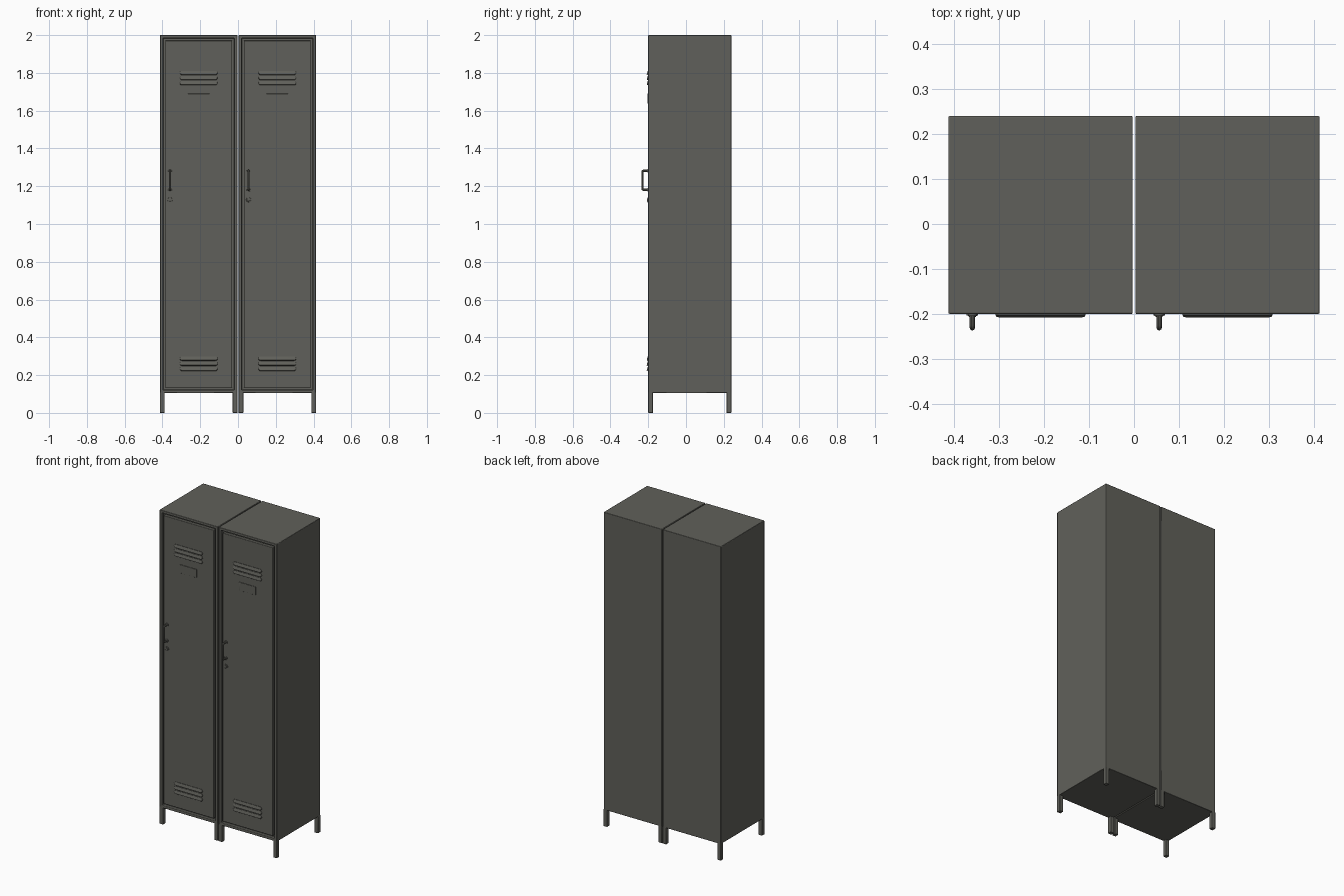
import bpy, bmesh, math
from mathutils import Vector, Matrix

if "Cube" in bpy.data.objects:
    bpy.data.objects.remove(bpy.data.objects["Cube"])

steel = bpy.data.materials.new("dark grey steel")
steel.diffuse_color = (0.118, 0.118, 0.103, 1)
steel.use_nodes = True
steel.node_tree.nodes["Principled BSDF"].inputs["Base Color"].default_value = steel.diffuse_color


def finish(bm, name, bevel=0.0, segments=2):
    me = bpy.data.meshes.new(name)
    bmesh.ops.recalc_face_normals(bm, faces=bm.faces)
    bm.to_mesh(me)
    bm.free()
    ob = bpy.data.objects.new(name, me)
    bpy.context.collection.objects.link(ob)
    me.materials.append(steel)
    if bevel:
        m = ob.modifiers.new("bevel", 'BEVEL')
        m.width, m.segments, m.limit_method = bevel, segments, 'ANGLE'
    bpy.ops.object.select_all(action='DESELECT')
    ob.select_set(True)
    bpy.context.view_layer.objects.active = ob
    bpy.ops.object.shade_smooth_by_angle(angle=math.radians(35))
    return ob


def box_bm(lo, hi):
    bm = bmesh.new()
    lo, hi = Vector(lo), Vector(hi)
    mat = Matrix.Translation((lo + hi) / 2) @ Matrix.Diagonal((*(hi - lo), 1))
    bmesh.ops.create_cube(bm, size=1, matrix=mat)
    return bm


def box(name, lo, hi, bevel=0.0, segments=2):
    return finish(box_bm(lo, hi), name, bevel, segments)


def disc(name, x, z, r, y0, y1, bevel=0.001):
    bm = bmesh.new()
    mat = Matrix.Translation((x, (y0 + y1) / 2, z)) @ Matrix.Rotation(math.pi / 2, 4, 'X')
    bmesh.ops.create_cone(bm, cap_ends=True, segments=24, radius1=r, radius2=r,
                          depth=abs(y1 - y0), matrix=mat)
    return finish(bm, name, bevel)


FRONT, BACK, HALF = -0.20, 0.24, 0.205
LOW, TOP = 0.105, 2.0


def carcass(name, cx):
    # body with a shallow door recess framed on the front
    bm = box_bm((cx - HALF, FRONT, LOW), (cx + HALF, BACK, TOP))
    bm.faces.ensure_lookup_table()
    front = min(bm.faces, key=lambda f: f.calc_center_median().y)
    bmesh.ops.inset_region(bm, faces=[front], thickness=0.023)
    hole = bmesh.ops.extrude_face_region(bm, geom=[front])
    verts = [g for g in hole['geom'] if isinstance(g, bmesh.types.BMVert)]
    bmesh.ops.translate(bm, verts=verts, vec=(0, 0.02, 0))
    if front.is_valid:
        bmesh.ops.delete(bm, geom=[front], context='FACES_ONLY')
    finish(bm, name, 0.003)


def louver(name, cx, z):
    # rounded slot cover, sloping forward towards its lower lip
    bm = bmesh.new()
    w, h, n = 0.1, 0.011, 8
    ring = []
    for side in (1, -1):
        for i in range(n + 1):
            a = -math.pi / 2 + math.pi * i / n
            ring.append((side * ((w - h) + h * math.cos(a)), side * h * math.sin(a)))
    rows = []
    for scale, y in ((1, 0.002), (1, -0.003), (0.9, -0.006)):
        row = []
        for x, dz in ring:
            lip = -0.002 * (-dz / h) if y == -0.006 else 0
            row.append(bm.verts.new((cx + x * (0.985 if scale < 1 else 1),
                                     FRONT + y + lip, z + dz * (0.7 if scale < 1 else 1))))
        rows.append(row)
    count = len(ring)
    for a, b in zip(rows, rows[1:]):
        for i in range(count):
            j = (i + 1) % count
            bm.faces.new((a[i], a[j], b[j], b[i]))
    bm.faces.new(rows[-1])
    bm.faces.new(rows[0])
    finish(bm, name)


def handle(name, x):
    # bent rod grip
    cu = bpy.data.curves.new(name, 'CURVE')
    cu.dimensions = '3D'
    cu.bevel_depth, cu.bevel_resolution, cu.use_fill_caps = 0.006, 3, True
    z0, z1, yo, r = 1.181, 1.282, -0.231, 0.006
    pts = [(FRONT + 0.004, z0)]
    for zc, s, start in ((z0 + r, -1, 0), (z1 - r, 1, 1)):
        arc = [(yo + r - r * math.sin(t), zc + s * r * math.cos(t))
               for t in (k * math.pi / 8 for k in range(5))]
        pts += arc[::-1] if start else arc
    pts.append((FRONT + 0.004, z1))
    sp = cu.splines.new('POLY')
    sp.points.add(len(pts) - 1)
    for p, (y, z) in zip(sp.points, pts):
        p.co = (x, y, z, 1)
        p.radius = 1
    tmp = bpy.data.objects.new(name, cu)
    bpy.context.collection.objects.link(tmp)
    bpy.context.view_layer.update()
    me = bpy.data.meshes.new_from_object(tmp.evaluated_get(bpy.context.evaluated_depsgraph_get()))
    bpy.data.objects.remove(tmp)
    bm = bmesh.new()
    bm.from_mesh(me)
    finish(bm, name)
    for tag, z in (("lower", z0), ("upper", z1)):
        disc(f"{name}_{tag}_base", x, z, 0.01, FRONT + 0.002, FRONT - 0.005)


for side, cx in (("left", -0.208), ("right", 0.208)):
    carcass(f"{side}_cabinet", cx)
    # door sits in the recess with a narrow gap
    box(f"{side}_door", (cx - 0.177, FRONT, 0.134), (cx + 0.177, FRONT + 0.021, 1.971), 0.003)
    # louvered vents
    for group, zc in (("upper", 1.773), ("lower", 0.26)):
        for k in (-1, 0, 1):
            louver(f"{side}_{group}_louver_{k + 2}", cx, zc + k * 0.027)
    # blank label plate
    box(f"{side}_label_plate", (cx - 0.058, FRONT - 0.003, 1.637),
        (cx + 0.058, FRONT + 0.002, 1.69), 0.001)
    # handle and lock
    hx = cx - 0.152
    handle(f"{side}_handle", hx)
    disc(f"{side}_lock", hx, 1.128, 0.013, FRONT + 0.002, FRONT - 0.004)
    disc(f"{side}_lock_core", hx, 1.128, 0.008, FRONT, FRONT - 0.007)
    # four square legs
    for sx in (-1, 1):
        for end, y in (("front", FRONT), ("back", BACK - 0.025)):
            x = cx + sx * (HALF - 0.0125)
            box(f"{side}_{end}_leg", (x - 0.0125, y, 0), (x + 0.0125, y + 0.025, LOW + 0.005), 0.002)
